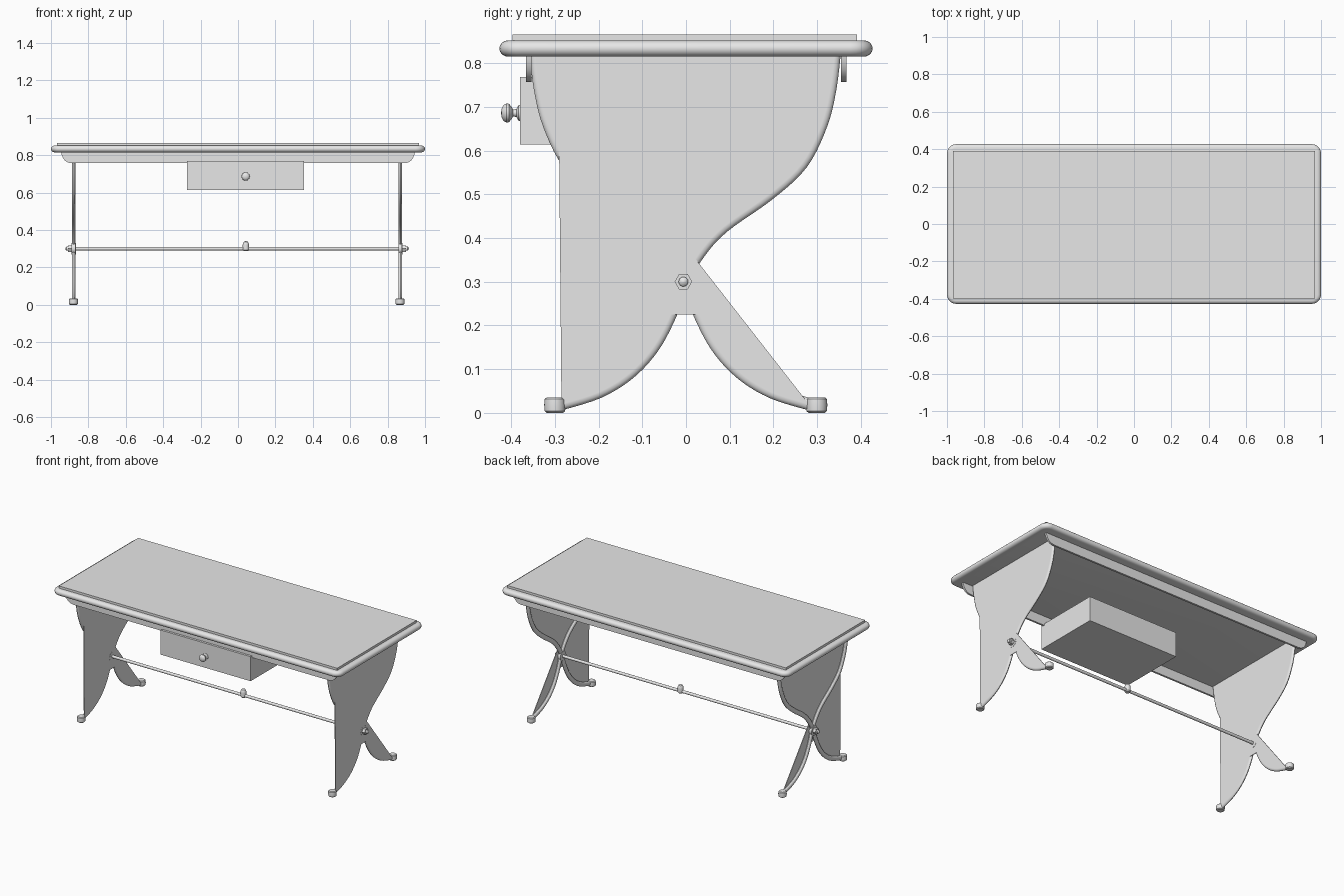
import bpy, bmesh, math
from mathutils import Matrix

if "Cube" in bpy.data.objects:
    bpy.data.objects.remove(bpy.data.objects["Cube"])

grey = bpy.data.materials.new("light_grey")
grey.diffuse_color = (0.8, 0.8, 0.8, 1)
grey.use_nodes = True
grey.node_tree.nodes["Principled BSDF"].inputs["Base Color"].default_value = grey.diffuse_color


def finish(name, bm, smooth=True):
    bmesh.ops.recalc_face_normals(bm, faces=bm.faces)
    me = bpy.data.meshes.new(name)
    bm.to_mesh(me)
    bm.free()
    me.materials.append(grey)
    ob = bpy.data.objects.new(name, me)
    bpy.context.collection.objects.link(ob)
    if smooth:
        bpy.ops.object.select_all(action='DESELECT')
        ob.select_set(True)
        bpy.context.view_layer.objects.active = ob
        bpy.ops.object.shade_smooth_by_angle(angle=math.radians(35))
    return ob


def box(name, x0, x1, y0, y1, z0, z1):
    bm = bmesh.new()
    bmesh.ops.create_cube(bm, size=1, matrix=Matrix.Translation(
        ((x0 + x1) / 2, (y0 + y1) / 2, (z0 + z1) / 2)) @ Matrix.Diagonal((x1 - x0, y1 - y0, z1 - z0, 1)))
    return finish(name, bm, False)


def loft(name, rings):
    bm = bmesh.new()
    vs = [[bm.verts.new(p) for p in r] for r in rings]
    n = len(vs[0])
    for a, b in zip(vs, vs[1:]):
        for i in range(n):
            bm.faces.new((a[i], a[(i + 1) % n], b[(i + 1) % n], b[i]))
    bm.faces.new(vs[0])
    bm.faces.new(vs[-1])
    return finish(name, bm)


def lathe(name, profile, loc, axis='Z', n=24):
    # profile: (radius, distance along axis)
    put = {'Z': lambda u, v, h: (u, v, h), 'Y': lambda u, v, h: (u, h, v), 'X': lambda u, v, h: (h, u, v)}[axis]
    rings = []
    for r, h in profile:
        ring = []
        for i in range(n):
            a = 2 * math.pi * i / n
            p = put(r * math.cos(a), r * math.sin(a), h)
            ring.append([p[k] + loc[k] for k in range(3)])
        rings.append(ring)
    return loft(name, rings)


def plate(name, pts, to3d, thick):
    # flat outline extruded by thick
    bm = bmesh.new()
    f = bm.faces.new([bm.verts.new(to3d(*p)) for p in pts])
    out = bmesh.ops.extrude_face_region(bm, geom=[f])
    bmesh.ops.translate(bm, vec=thick, verts=[v for v in out["geom"] if isinstance(v, bmesh.types.BMVert)])
    bmesh.ops.triangulate(bm, faces=[g for g in bm.faces if len(g.verts) > 4])
    return finish(name, bm)


def rounded_rect(hx, hy, r, z, cy=0.0, seg=6):
    pts = []
    for q, (sx, sy) in enumerate(((1, 1), (-1, 1), (-1, -1), (1, -1))):
        for i in range(seg + 1):
            a = math.pi / 2 * (q + i / seg)
            pts.append((sx * (hx - r) + r * math.cos(a), cy + sy * (hy - r) + r * math.sin(a), z))
    return pts


# table top: half-round rim and thin raised panel
rings = []
for i in range(11):
    a = -math.pi / 2 + math.pi * i / 10
    d = 0.02 * (1 - math.cos(a))
    rings.append(rounded_rect(1 - d, 0.427 - d, 0.05 - d, 0.8335 + 0.0185 * math.sin(a)))
loft("table_top_rim", rings)
box("table_top_panel", -0.967, 0.967, -0.397, 0.391, 0.845, 0.866)

# front and back aprons with rounded lower corners
half = [(0.945, 0.818), (0.943, 0.803), (0.936, 0.785), (0.925, 0.771), (0.91, 0.761), (0.89, 0.757)]
outline = half + [(-x, z) for x, z in reversed(half)]
for name, y in (("front_apron", -0.366), ("back_apron", 0.355)):
    plate(name, outline, lambda x, z, y=y: (x, y, z), (0, 0.012, 0))

# drawer and knob
box("drawer", -0.272, 0.354, -0.38, 0.04, 0.614, 0.768)
lathe("drawer_knob", [(0.019, 0.002), (0.018, -0.003), (0.009, -0.008), (0.008, -0.016), (0.014, -0.019),
                      (0.021, -0.025), (0.022, -0.031), (0.018, -0.038), (0.01, -0.042), (0.001, -0.043)],
      (0.041, -0.38, 0.686), 'Y')

# crossed leg centre lines (y, z), foot to top
leg = [(-0.285, 0.02), (-0.2, 0.047), (-0.13, 0.09), (-0.075, 0.15), (-0.035, 0.225), (-0.007, 0.3),
       (0.03, 0.365), (0.085, 0.425), (0.19, 0.5), (0.265, 0.57), (0.31, 0.66), (0.33, 0.74), (0.34, 0.82)]


def spline(pts, steps=5):
    # Catmull-Rom smoothing
    p = [pts[0]] + pts + [pts[-1]]
    out = []
    for i in range(1, len(p) - 2):
        for s in range(steps):
            t = s / steps
            out.append(tuple(0.5 * (2 * b + (c - a) * t + (2 * a - 5 * b + 4 * c - d) * t * t
                                    + (3 * b - a - 3 * c + d) * t ** 3)
                             for a, b, c, d in zip(p[i - 1], p[i], p[i + 1], p[i + 2])))
    return out + [pts[-1]]


def tube(name, pts, x, rx=0.01, r=0.014, n=12):
    rings = []
    for i, (y, z) in enumerate(pts):
        a, b = pts[max(i - 1, 0)], pts[min(i + 1, len(pts) - 1)]
        ty, tz = b[0] - a[0], b[1] - a[1]
        l = math.hypot(ty, tz)
        rings.append([(x + rx * math.cos(2 * math.pi * k / n),
                       y - tz / l * r * math.sin(2 * math.pi * k / n),
                       z + ty / l * r * math.sin(2 * math.pi * k / n)) for k in range(n)])
    return loft(name, rings)


def flip(pts):
    return [(-0.004 - y, z) for y, z in pts]


smooth_leg = spline(leg)
low = [p for p in smooth_leg if p[1] < 0.24]
high = [p for p in smooth_leg if p[1] > 0.345]
top_left = [p for p in flip(smooth_leg) if p[1] > 0.6]
# web outline: left foot, up right curve, across, down the front edge
web = (low + flip(low)[::-1] + high + top_left[::-1])

for side, x in (("left", -0.878), ("right", 0.868)):
    tube(side + "_leg_a", smooth_leg, x)
    tube(side + "_leg_b", flip(smooth_leg), x)
    plate(side + "_leg_web", web, lambda y, z, x=x: (x + 0.006, y, z), (0.004, 0, 0))
    for end, y in (("front", -0.3), ("back", 0.299)):
        lathe(f"{side}_{end}_foot", [(0.019, 0), (0.0235, 0.004), (0.0245, 0.018), (0.0235, 0.031), (0.019, 0.035)],
              (x - 0.002, y, 0.0), 'Z')
    # joint plate, hexagonal nut and rounded bolt end
    s = -1 if x < 0 else 1
    lathe(side + "_joint", [(0.03, -0.011), (0.03, 0.011)], (x, -0.006, 0.3), 'X')
    lathe(side + "_nut", [(0.019, 0), (0.02, s * 0.022)], (x + s * 0.008, -0.006, 0.3), 'X', 6)
    lathe(side + "_bolt_end", [(0.011, 0), (0.011, s * 0.014), (0.007, s * 0.018), (0.001, s * 0.02)],
          (x + s * 0.025, -0.006, 0.3), 'X', 16)

# stretcher rod with centre finial
lathe("stretcher_rod", [(0.009, -0.885), (0.009, 0.88)], (0, -0.006, 0.3), 'X', 16)
lathe("stretcher_finial", [(0.012, -0.012), (0.017, -0.006), (0.017, 0.018), (0.016, 0.028), (0.011, 0.037),
                           (0.001, 0.041)], (0.042, -0.006, 0.3), 'Z')
